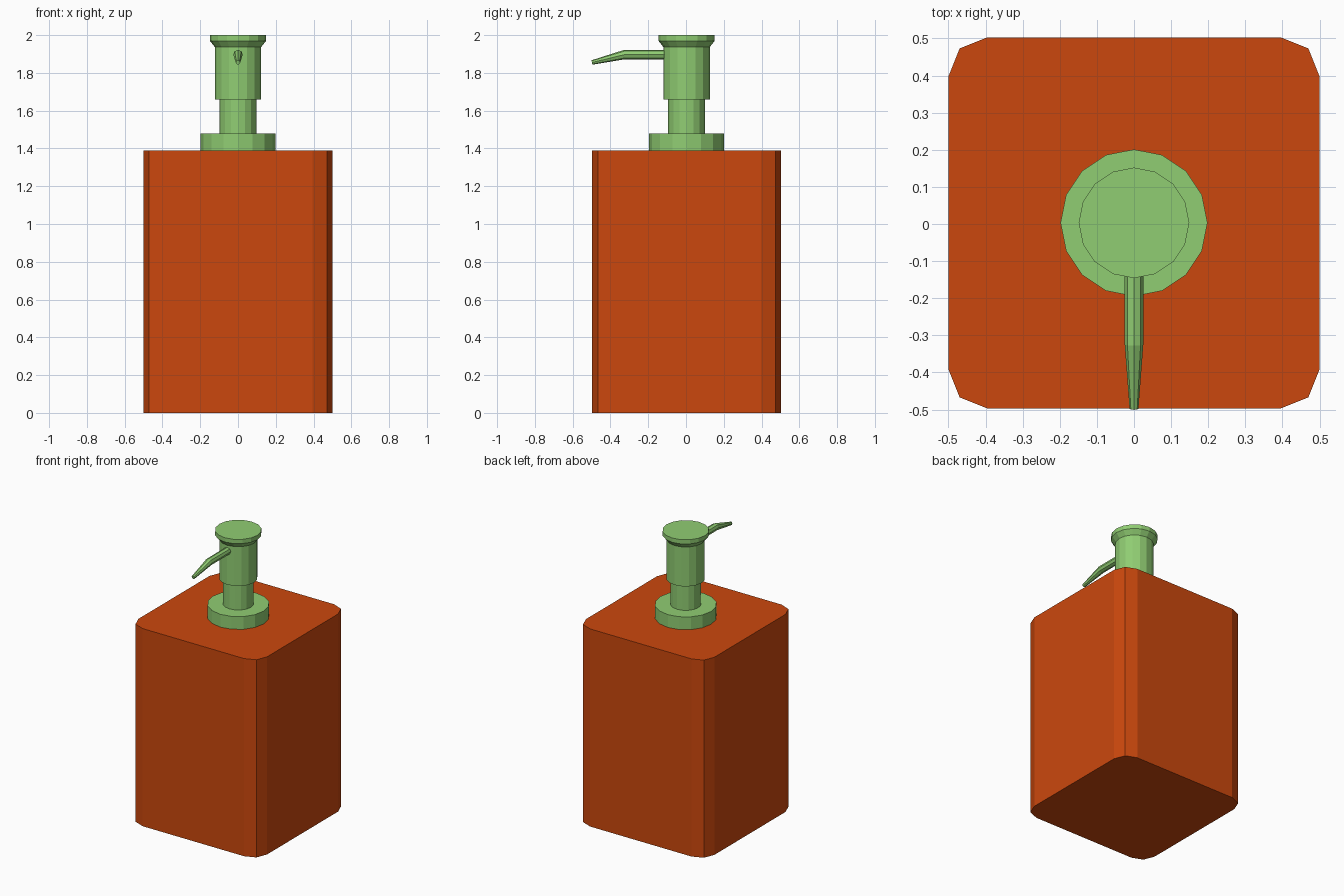
import bpy, bmesh, math
from mathutils import Vector

if "Cube" in bpy.data.objects:
    bpy.data.objects.remove(bpy.data.objects["Cube"])

CY = 0.003  # the bottle sits a hair behind the spout tip


def material(name, rgb):
    m = bpy.data.materials.new(name)
    m.diffuse_color = (*rgb, 1)
    m.use_nodes = True
    m.node_tree.nodes["Principled BSDF"].inputs["Base Color"].default_value = m.diffuse_color
    return m


orange = material("burnt orange", (0.60, 0.064, 0.004))
green = material("soft green", (0.28, 0.61, 0.17))


def loft(name, rings, mat):
    """Skin a list of equal-length point rings and cap both ends."""
    bm = bmesh.new()
    loops = [[bm.verts.new(p) for p in ring] for ring in rings]
    n = len(loops[0])
    for a, b in zip(loops, loops[1:]):
        for i in range(n):
            j = (i + 1) % n
            bm.faces.new((a[i], a[j], b[j], b[i]))
    bm.faces.new(loops[0][::-1])
    bm.faces.new(loops[-1])
    bmesh.ops.recalc_face_normals(bm, faces=bm.faces)
    me = bpy.data.meshes.new(name)
    bm.to_mesh(me)
    bm.free()
    me.materials.append(mat)
    ob = bpy.data.objects.new(name, me)
    bpy.context.collection.objects.link(ob)
    return ob


def turned(name, profile, mat, sides=16):
    """Lathe a (radius, z) profile around the bottle axis."""
    angles = [2 * math.pi * i / sides for i in range(sides)]
    return loft(name, [[(r * math.cos(a), CY + r * math.sin(a), z) for a in angles]
                       for r, z in profile], mat)


# Bottle: square block with two-facet rounded upright corners
corner = [(0.5, 0.395), (0.47, 0.47), (0.395, 0.5)]
outline = []
for k in range(4):
    for x, y in corner:
        for _ in range(k):
            x, y = -y, x
        outline.append((x, y + CY))
loft("bottle", [[(x, y, z) for x, y in outline] for z in (0, 1.39)], orange)

# Pump: collar, neck, and head with a flared cap
turned("collar", [(0.198, 1.385), (0.198, 1.48)], green)
turned("neck", [(0.098, 1.47), (0.098, 1.67)], green)
turned("pump_head", [(0.123, 1.66), (0.123, 1.937), (0.149, 1.97), (0.149, 2.0)], green)

# Spout: straight tube that bends down and tapers to the tip
path = [(-0.08, 1.897, 0.025, 0), (-0.325, 1.897, 0.025, 6), (-0.498, 1.855, 0.012, 13)]
rings = []
for y, z, r, tilt in path:
    up = Vector((0, -math.sin(math.radians(tilt)), math.cos(math.radians(tilt))))
    rings.append([Vector((0, y, z)) + Vector((1, 0, 0)) * r * math.cos(a) + up * r * math.sin(a)
                  for a in (math.pi * i / 4 for i in range(8))])
loft("spout", rings, green)
